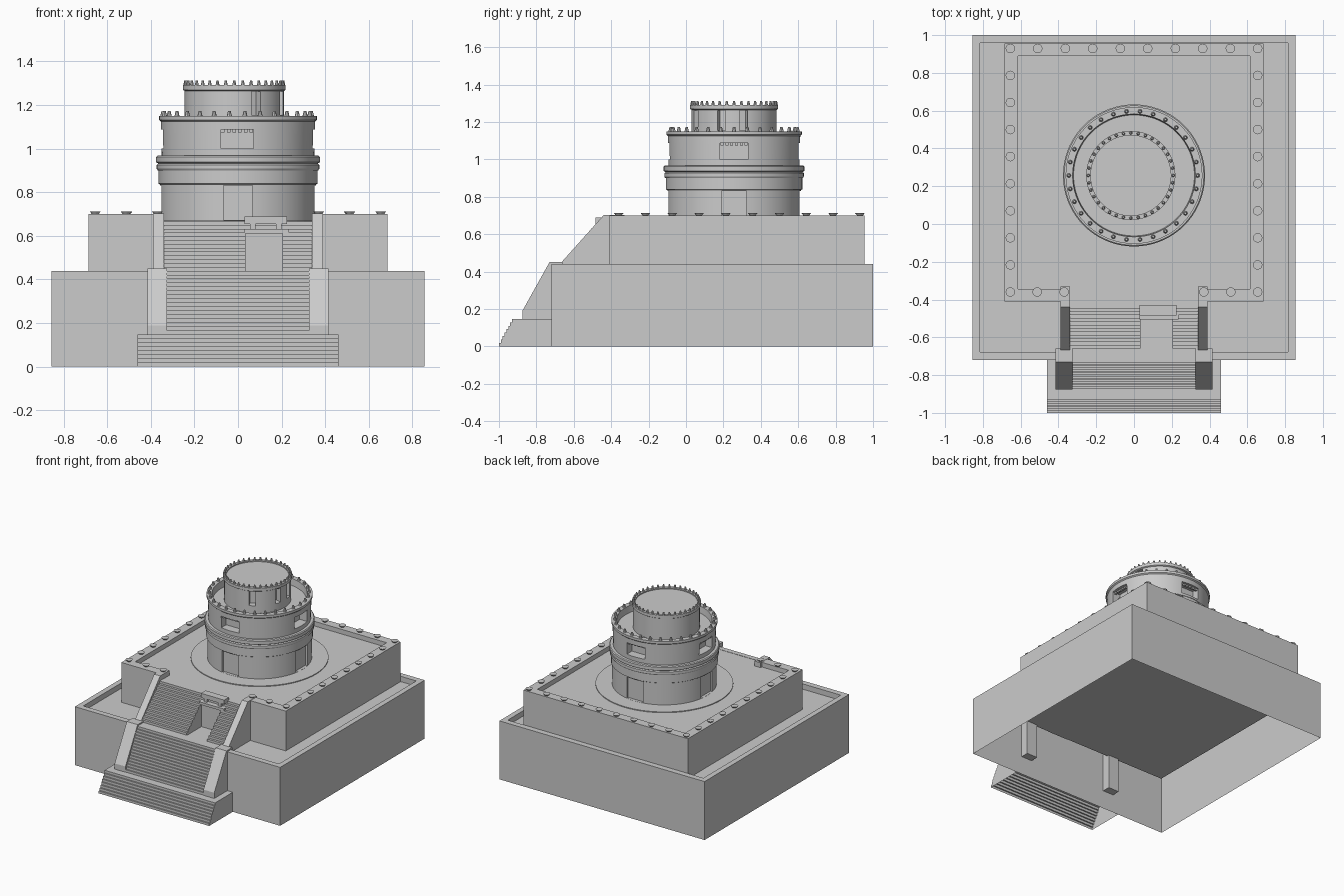
import bpy, bmesh, math
from mathutils import Matrix, Vector

if "Cube" in bpy.data.objects:
    bpy.data.objects.remove(bpy.data.objects["Cube"])

CY = 0.257  # tower centre in y


def finish(bm, name, smooth=False):
    bmesh.ops.recalc_face_normals(bm, faces=bm.faces)
    me = bpy.data.meshes.new(name)
    bm.to_mesh(me)
    bm.free()
    ob = bpy.data.objects.new(name, me)
    bpy.context.collection.objects.link(ob)
    if smooth:
        smooth_it(ob)
    return ob


def smooth_it(ob):
    bpy.ops.object.select_all(action='DESELECT')
    ob.select_set(True)
    bpy.context.view_layer.objects.active = ob
    bpy.ops.object.shade_smooth_by_angle(angle=math.radians(30))


def add_box(bm, x0, x1, y0, y1, z0, z1, mat=Matrix()):
    m = Matrix.Translation(((x0 + x1) / 2, (y0 + y1) / 2, (z0 + z1) / 2))
    bmesh.ops.create_cube(bm, size=1, matrix=mat @ m @ Matrix.Diagonal((x1 - x0, y1 - y0, z1 - z0, 1)))


def boxes(name, dims):
    bm = bmesh.new()
    for d in dims:
        add_box(bm, *d)
    return finish(bm, name)


def prism(name, profile, x0, x1, hollow=False):
    """Extrude a y-z profile along x; hollow drops the bottom and back faces."""
    bm = bmesh.new()
    a = [bm.verts.new((x0, y, z)) for y, z in profile]
    b = [bm.verts.new((x1, y, z)) for y, z in profile]
    bm.faces.new(a)
    bm.faces.new(b[::-1])
    n = len(profile)
    for i in range(n - (2 if hollow else 0)):
        j = (i + 1) % n
        bm.faces.new((a[i], b[i], b[j], a[j]))
    return finish(bm, name)


def flight(name, y0, z0, y1, z1, n, yb, zb, x0, x1, hollow=False):
    pts = [(y0, zb)]
    for i in range(n):
        y = y0 + (y1 - y0) * i / n
        pts += [(y, z0 + (z1 - z0) * k / n) for k in (i, i + 1) if k or zb < z0]
    return prism(name, pts + [(yb, z1), (yb, zb)], x0, x1, hollow)


def lathe(name, profile, cx=0.0, cy=CY, n=72):
    bm = bmesh.new()
    vs = [bm.verts.new((r, 0, z)) for r, z in profile]
    es = [bm.edges.new(p) for p in zip(vs, vs[1:])]
    bmesh.ops.spin(bm, geom=vs + es, cent=(0, 0, 0), axis=(0, 0, 1), angle=2 * math.pi, steps=n)
    bmesh.ops.remove_doubles(bm, verts=bm.verts, dist=1e-5)
    bmesh.ops.translate(bm, verts=bm.verts, vec=(cx, cy, 0))
    return finish(bm, name)


def cut_openings(ob, angles, cx, r_in, r_out, width, z0, z1):
    bm = bmesh.new()
    for a in angles:
        m = Matrix.Translation((cx, CY, 0)) @ Matrix.Rotation(math.radians(a), 4, 'Z')
        add_box(bm, r_in, r_out, -width / 2, width / 2, z0, z1, m)
    cutter = finish(bm, "opening_cutter")
    cutter.hide_render = True
    mod = ob.modifiers.new("openings", 'BOOLEAN')
    mod.operation, mod.solver, mod.object = 'DIFFERENCE', 'EXACT', cutter
    bpy.context.view_layer.objects.active = ob
    bpy.ops.object.modifier_apply(modifier=mod.name)
    bpy.data.objects.remove(cutter)


def cones(name, places, r1, r2, z0, z1, seg):
    bm = bmesh.new()
    for x, y in places:
        bmesh.ops.create_cone(bm, cap_ends=True, segments=seg, radius1=r1, radius2=r2, depth=z1 - z0,
                              matrix=Matrix.Translation((x, y, (z0 + z1) / 2)))
    return finish(bm, name, True)


def ring(n, r, cx):
    return [(cx + r * math.cos(2 * math.pi * i / n), CY + r * math.sin(2 * math.pi * i / n)) for i in range(n)]


# Lower terrace: open-bottomed shell with a raised rim around a sunken floor
bm = bmesh.new()
loops = []
for hx, y0, y1, z in ((.855, -.72, 1, 0), (.855, -.72, 1, .44), (.815, -.677, .957, .44), (.815, -.677, .957, .40)):
    loops.append([bm.verts.new(p) for p in ((-hx, y0, z), (hx, y0, z), (hx, y1, z), (-hx, y1, z))])
for lo, hi in zip(loops, loops[1:]):
    for i in range(4):
        j = (i + 1) % 4
        bm.faces.new((lo[i], lo[j], hi[j], hi[i]))
bm.faces.new(loops[-1])
finish(bm, "lower_terrace")

# Upper terrace and its parapet, open at the stairs
boxes("upper_terrace", [(-.685, .685, -.41, .955, .395, .665)])
boxes("upper_parapet", [(-.685, .685, .89, .955, .665, .70)] +
      [d for s in (0, 1) for d in (
          ((.615, .685, -.41, .89, .665, .70), (.385, .615, -.41, -.345, .665, .70)) if s else
          ((-.685, -.615, -.41, .89, .665, .70), (-.615, -.385, -.41, -.345, .665, .70)))])

# Stairs
flight("bottom_steps", -1, 0, -.92, .147, 8, -.72, 0, -.46, .46, True)
flight("lower_stairs", -.872, .147, -.725, .44, 16, -.66, .14, -.33, .33, True)
for nm, x0, x1 in (("left", -.345, .035), ("right", .205, .345)):
    flight("upper_stairs_" + nm, -.66, .44, -.43, .667, 13, -.41, .40, x0, x1)
flight("upper_stairs_niche", -.485, .614, -.43, .667, 3, -.41, .40, .035, .205)
boxes("niche_floor", [(.035, .205, -.68, -.485, .40, .438)])

# Balustrades on both sides of each flight
for s in (-1, 1):
    side = "right" if s > 0 else "left"
    prism("lower_balustrade_" + side,
          [(-.66, .14), (-.66, .45), (-.73, .45), (-.875, .19), (-.875, .14)], s * .325, s * .415)
    prism("upper_balustrade_" + side,
          [(-.33, .64), (-.33, .702), (-.44, .702), (-.675, .44), (-.675, .40), (-.40, .40)], s * .34, s * .39)

# Small lintel over the niche
boxes("niche_lintel", [(.03, .235, -.505, -.43, .612, .632), (.055, .08, -.485, -.44, .63, .668),
                       (.175, .2, -.485, -.44, .63, .668), (.03, .225, -.485, -.43, .655, .688)])

# Studs along the parapet
ys = [-.36 + .1433 * i for i in range(10)]
xs = [-.655 + .1456 * i for i in range(10)]
places = [(s * .655, y) for s in (-1, 1) for y in ys] + [(x, ys[-1]) for x in xs[1:-1]]
places += [(s * x, -.36) for s in (-1, 1) for x in (.37, .513)]
cones("parapet_studs", places, .014, .025, .698, .712, 12)

# Round tower: plinth, lower drum with doors
lathe("tower_plinth", [(.47, .66), (.47, .671), (0, .671)])
drum = lathe("lower_drum", [(0, .66), (.357, .66), (.357, .835), (.365, .84), (.365, .905), (0, .905)])
cut_openings(drum, (0, 90, 180, 270), 0, .335, .45, .135, .672, .832)
smooth_it(drum)

# Moulded cornice
smooth_it(lathe("cornice", [(0, .90), (.368, .90), (.373, .908), (.373, .926), (.366, .932), (.376, .938),
                            (.376, .962), (.37, .968), (0, .968)]))

# Upper drum with windows and a sunken walkway
upper = lathe("upper_drum", [(0, .96), (.350, .96), (.354, 1.125), (.362, 1.132), (.362, 1.15), (.325, 1.15),
                             (.32, 1.10), (0, 1.10)])
cut_openings(upper, (0, 90, 180, 270), -.004, .285, .45, .15, 1.0, 1.088)
smooth_it(upper)
bm = bmesh.new()
for q in range(4):
    m = Matrix.Translation((-.004, CY, 0)) @ Matrix.Rotation(q * math.pi / 2, 4, 'Z')
    for i in range(6):
        t = -.065 + .026 * i
        add_box(bm, .32, .336, t - .008, t + .008, 1.075, 1.09, m)
finish(bm, "window_teeth")
cones("upper_drum_spikes", ring(30, .341, -.004), .012, .006, 1.148, 1.174, 8)

# Turret with three slots
turret = lathe("turret", [(0, 1.09), (.228, 1.09), (.228, 1.265), (.236, 1.27), (.236, 1.292), (.212, 1.292),
                          (.212, 1.284), (0, 1.284)], -.017)
cut_openings(turret, (-64, -17, 13), -.017, .18, .3, .045, 1.155, 1.262)
smooth_it(turret)
cones("turret_spikes", ring(36, .225, -.017), .009, .005, 1.29, 1.312, 8)
